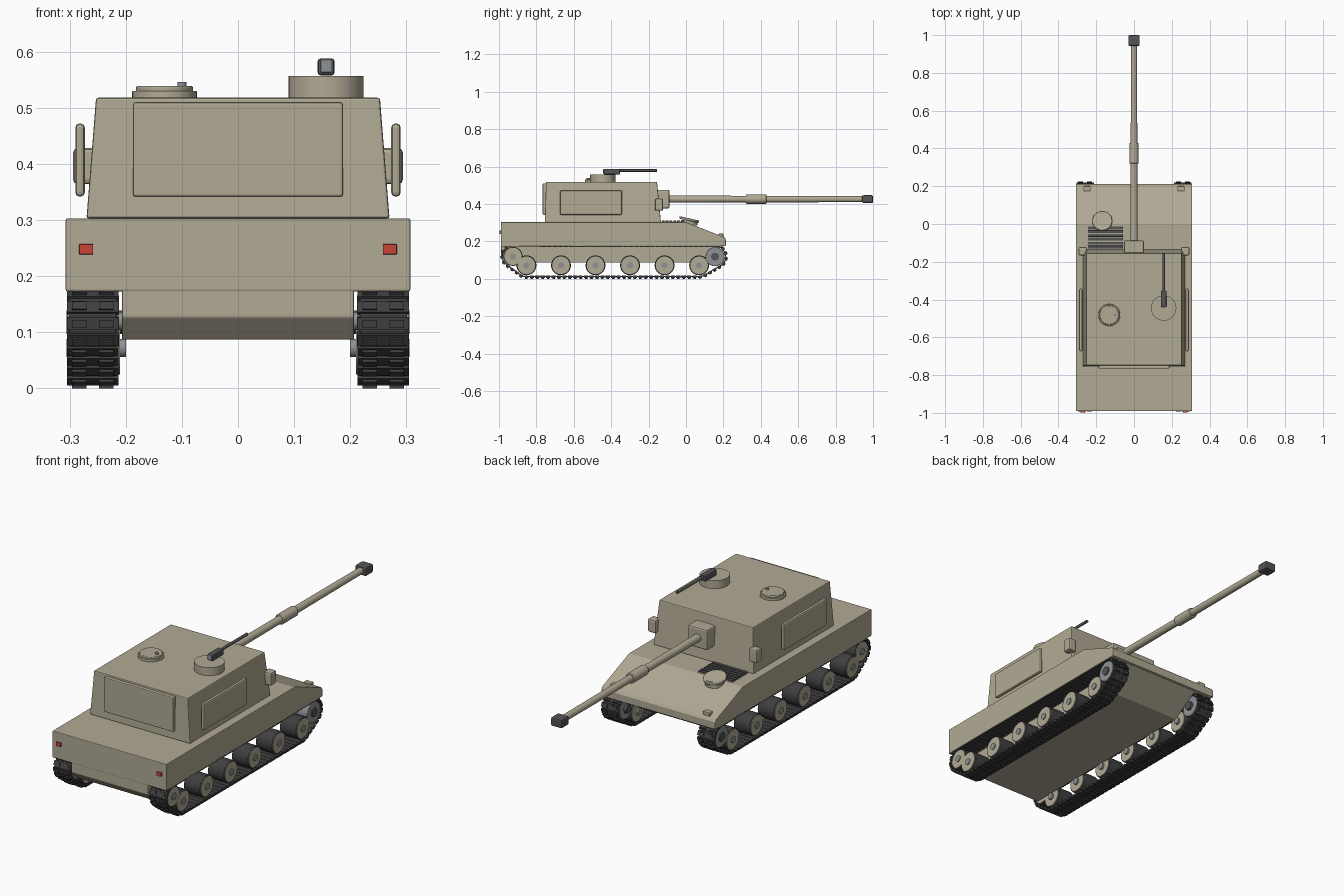
import bpy, bmesh, math
from mathutils import Matrix, Vector, geometry

if "Cube" in bpy.data.objects:
    bpy.data.objects.remove(bpy.data.objects["Cube"])


def material(name, rgb):
    m = bpy.data.materials.new(name)
    m.diffuse_color = (*rgb, 1)
    m.use_nodes = True
    m.node_tree.nodes["Principled BSDF"].inputs["Base Color"].default_value = m.diffuse_color
    return m


TAN = material("tan_paint", (0.44, 0.40, 0.30))
DARK = material("dark_rubber", (0.05, 0.05, 0.05))
GUNMETAL = material("gunmetal", (0.09, 0.09, 0.095))
STEEL = material("steel", (0.27, 0.29, 0.30))
RED = material("red_lamp", (0.6, 0.06, 0.04))


def finish(name, bm, mat, bevel=0, smooth=False):
    bmesh.ops.recalc_face_normals(bm, faces=bm.faces)
    me = bpy.data.meshes.new(name)
    bm.to_mesh(me)
    bm.free()
    me.materials.append(mat)
    ob = bpy.data.objects.new(name, me)
    bpy.context.collection.objects.link(ob)
    if smooth:
        bpy.ops.object.select_all(action='DESELECT')
        ob.select_set(True)
        bpy.context.view_layer.objects.active = ob
        bpy.ops.object.shade_smooth_by_angle(angle=math.radians(35))
    if bevel:
        mod = ob.modifiers.new("bevel", 'BEVEL')
        mod.width = bevel
        mod.segments = 2
        mod.limit_method = 'ANGLE'
        mod.angle_limit = math.radians(35)
    return ob


def box(name, x, y, z, mat=TAN, bevel=0.003):
    bm = bmesh.new()
    c = [sum(r) / 2 for r in (x, y, z)]
    s = [r[1] - r[0] for r in (x, y, z)]
    bmesh.ops.create_cube(bm, size=1, matrix=Matrix.Translation(c) @ Matrix.Diagonal((*s, 1)))
    return finish(name, bm, mat, bevel)


def cyl(name, a, b, r, mat=TAN, r2=None, seg=32, bevel=0):
    """Cylinder or cone from point a to point b."""
    a, b = Vector(a), Vector(b)
    d = b - a
    bm = bmesh.new()
    m = Matrix.Translation((a + b) / 2) @ d.to_track_quat('Z', 'Y').to_matrix().to_4x4()
    bmesh.ops.create_cone(bm, cap_ends=True, segments=seg, radius1=r, radius2=r2 or r,
                          depth=d.length, matrix=m)
    return finish(name, bm, mat, bevel, True)


def prism(name, profile, half_width, mat=TAN, bevel=0.003):
    """Side profile (y, z) extruded across x."""
    bm = bmesh.new()
    f = bm.faces.new([bm.verts.new((-half_width, y, z)) for y, z in profile])
    ext = bmesh.ops.extrude_face_region(bm, geom=[f])
    vs = [v for v in ext['geom'] if isinstance(v, bmesh.types.BMVert)]
    bmesh.ops.translate(bm, verts=vs, vec=(2 * half_width, 0, 0))
    return finish(name, bm, mat, bevel)


# Hull
prism("upper_hull", [(-0.99, 0.173), (-0.99, 0.303), (0.0, 0.303), (0.205, 0.222),
                     (0.213, 0.21), (0.213, 0.175)], 0.307)
prism("lower_hull", [(-0.988, 0.2), (-0.988, 0.127), (-0.95, 0.087), (0.06, 0.087),
                     (0.2, 0.176), (0.19, 0.2)], 0.207)

# Turret shell, tapering upward
bm = bmesh.new()
rings = [[bm.verts.new((sx * w, y, z)) for sx, y in ((-1, y0), (1, y0), (1, y1), (-1, y1))]
         for w, y0, y1, z in ((0.27, -0.755, -0.134, 0.303), (0.253, -0.748, -0.155, 0.518))]
bm.faces.new(rings[0])
bm.faces.new(rings[1])
for i in range(4):
    j = (i + 1) % 4
    bm.faces.new((rings[0][i], rings[0][j], rings[1][j], rings[1][i]))
finish("turret", bm, TAN, 0.004)
box("turret_rear_panel", (-0.187, 0.187), (-0.766, -0.745), (0.342, 0.51), bevel=0.004)

# Gun
GZ = 0.426
box("mantlet", (-0.053, 0.053), (-0.16, -0.088), (0.376, 0.476), bevel=0.008)
cyl("gun_barrel", (0, -0.1, GZ), (0, 0.96, GZ), 0.019, r2=0.016)
cyl("bore_evacuator", (0, 0.32, GZ), (0, 0.43, GZ), 0.025, bevel=0.003)
box("muzzle_brake", (-0.03, 0.03), (0.942, 1.0), (GZ - 0.021, GZ + 0.021), GUNMETAL, 0.007)

# Roof cupola and machine gun
CX, CY = 0.157, -0.445
cyl("cupola", (CX, CY, 0.515), (CX, CY, 0.557), 0.067, seg=40)
box("machine_gun_body", (0.142, 0.172), (-0.44, -0.353), (0.558, 0.588), GUNMETAL, 0.005)
box("machine_gun_rear_plate", (0.147, 0.167), (-0.443, -0.43), (0.563, 0.586), STEEL, 0.002)
cyl("machine_gun_barrel", (CX, -0.36, 0.579), (CX, -0.155, 0.579), 0.007, GUNMETAL, seg=16)

# Roof hatch
cyl("hatch_ring", (-0.131, -0.482, 0.515), (-0.131, -0.482, 0.53), 0.058, bevel=0.002)
cyl("hatch_lid", (-0.131, -0.482, 0.525), (-0.131, -0.482, 0.539), 0.051, bevel=0.003)
cyl("hatch_knob", (-0.1, -0.482, 0.535), (-0.1, -0.482, 0.546), 0.008, STEEL, seg=16)

# Driver hatch at the top of the sloped front
cyl("driver_hatch_ring", (-0.168, 0.017, 0.285), (-0.168, 0.017, 0.315), 0.045)
cyl("driver_hatch_lid", (-0.168, 0.015, 0.31), (-0.168, 0.018, 0.323), 0.053, bevel=0.003)

# Engine grille slats
box("grille_base", (-0.243, -0.058), (-0.13, -0.01), (0.3, 0.306), bevel=0.001)
for i in range(6):
    y = -0.122 + i * 0.0205
    box(f"grille_slat_{i + 1}", (-0.243, -0.058), (y - 0.007, y + 0.007), (0.302, 0.311), GUNMETAL, 0.001)

# Track path: hull around idler, road wheels and sprocket
IDLER, SPROCKET = (-0.925, 0.12), (0.155, 0.118)
ROAD_Y = [-0.853 + 0.1846 * i for i in range(6)]
WHEEL_Z, WHEEL_R = 0.072, 0.053
circles = [(IDLER, 0.057), (SPROCKET, 0.058),
           ((ROAD_Y[0], WHEEL_Z), WHEEL_R + 0.008), ((ROAD_Y[-1], WHEEL_Z), WHEEL_R + 0.008)]
samples = [Vector((c[0] + r * math.cos(k * math.tau / 96), c[1] + r * math.sin(k * math.tau / 96)))
           for c, r in circles for k in range(96)]
path = [samples[i] for i in geometry.convex_hull_2d(samples)]
lengths = [(path[(i + 1) % len(path)] - p).length for i, p in enumerate(path)]
SHOES = 88
pitch = sum(lengths) / SHOES


def point_at(s):
    s %= sum(lengths)
    for i, l in enumerate(lengths):
        if s <= l:
            return path[i].lerp(path[(i + 1) % len(path)], s / l)
        s -= l
    return path[0]


def build_track(name, cx):
    bm = bmesh.new()
    mid = Vector((-0.385, 0.1))
    for i in range(SHOES):
        p = point_at(i * pitch)
        t = (point_at(i * pitch + 0.006) - point_at(i * pitch - 0.006)).normalized()
        n = Vector((t.y, -t.x))
        if n.dot(p - mid) < 0:
            n = -n
        m = Matrix(((1, 0, 0, cx), (0, t.x, n.x, p.x), (0, t.y, n.y, p.y), (0, 0, 0, 1)))
        # shoe plate, connecting strip, two rubber pads
        for x, z, sx, sy, sz in ((0, 0, 0.092, 0.022, 0.011), (0, -0.002, 0.084, pitch * 1.08, 0.005),
                                 (-0.024, 0.007, 0.026, 0.014, 0.008),
                                 (0.024, 0.007, 0.026, 0.014, 0.008)):
            bmesh.ops.create_cube(bm, size=1, matrix=m @ Matrix.Translation((x, 0, z))
                                  @ Matrix.Diagonal((sx, sy, sz, 1)))
    finish(name, bm, DARK)


# Everything mirrored left and right
for side, s in (("left", -1), ("right", 1)):
    def span(a, b):
        return tuple(sorted((s * a, s * b)))

    def disc(name, y, z, x0, x1, r, mat, bevel=0):
        cyl(f"{side}_{name}", (s * x0, y, z), (s * x1, y, z), r, mat, bevel=bevel)

    build_track(f"{side}_track", s * 0.259)
    for i, y in enumerate(ROAD_Y):
        disc(f"road_wheel_tyre_{i + 1}", y, WHEEL_Z, 0.213, 0.299, WHEEL_R, DARK, 0.003)
        disc(f"road_wheel_disc_{i + 1}", y, WHEEL_Z, 0.21, 0.302, 0.047, TAN)
        disc(f"road_wheel_hub_{i + 1}", y, WHEEL_Z, 0.2, 0.306, 0.016, STEEL)
    disc("idler_tyre", *IDLER, 0.215, 0.297, 0.051, DARK)
    disc("idler_disc", *IDLER, 0.212, 0.301, 0.046, TAN)
    disc("idler_hub", *IDLER, 0.2, 0.305, 0.016, STEEL)
    disc("sprocket", *SPROCKET, 0.213, 0.3, 0.051, STEEL, 0.002)
    disc("sprocket_hub", *SPROCKET, 0.2, 0.306, 0.021, GUNMETAL)

    # Turret side panel, launcher box, lamps
    box(f"{side}_turret_side_panel", span(0.273, 0.29), (-0.674, -0.342), (0.342, 0.472), bevel=0.007)
    box(f"{side}_launcher_box", span(0.25, 0.294), (-0.166, -0.122), (0.364, 0.428), bevel=0.008)
    box(f"{side}_headlight", span(0.23, 0.268), (0.175, 0.2), (0.222, 0.241), bevel=0.003)
    box(f"{side}_tail_light", span(0.258, 0.283), (-0.998, -0.985), (0.239, 0.257), RED, 0.001)
